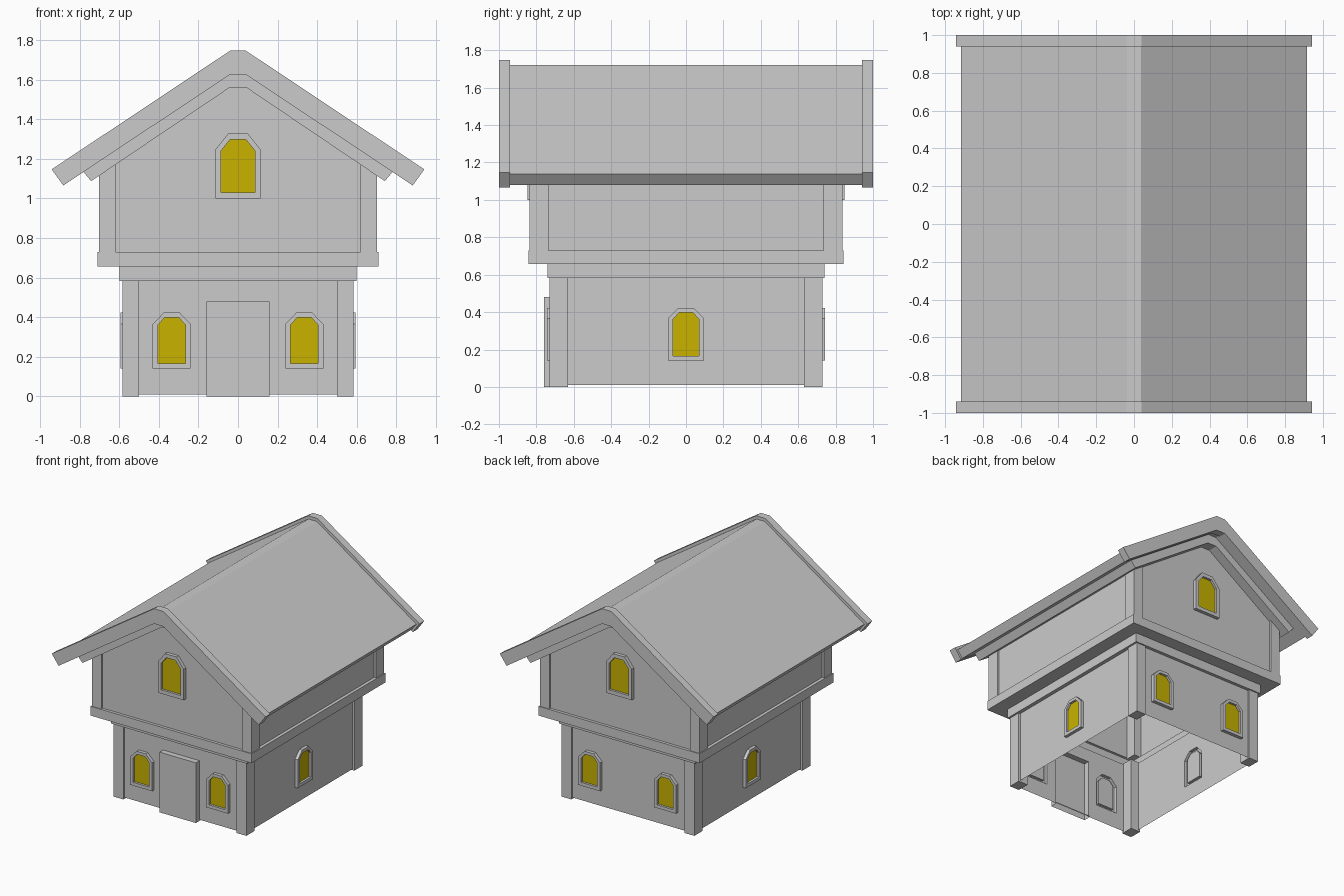
import bpy, bmesh
from math import pi
from mathutils import Matrix

if "Cube" in bpy.data.objects:
    bpy.data.objects.remove(bpy.data.objects["Cube"])


def prism(name, pts, y0, y1, rot=0.0):
    """Extrude an (x, z) profile from y0 to y1, then turn it about z."""
    bm = bmesh.new()
    face = bm.faces.new([bm.verts.new((x, y0, z)) for x, z in pts])
    if y1 != y0:
        ext = bmesh.ops.extrude_face_region(bm, geom=[face], use_keep_orig=True)
        verts = [v for v in ext["geom"] if isinstance(v, bmesh.types.BMVert)]
        bmesh.ops.translate(bm, verts=verts, vec=(0, y1 - y0, 0))
        bmesh.ops.recalc_face_normals(bm, faces=bm.faces)
    bm.transform(Matrix.Rotation(rot, 4, 'Z'))
    me = bpy.data.meshes.new(name)
    bm.to_mesh(me)
    bm.free()
    ob = bpy.data.objects.new(name, me)
    bpy.context.collection.objects.link(ob)
    return ob


def rect(x0, x1, z0, z1):
    return [(x0, z0), (x1, z0), (x1, z1), (x0, z1)]


def mirrored(half):
    return half + [(-x, z) for x, z in reversed(half)]


def arch(u, half, z0, shoulder, top, flat):
    right = [(half, z0), (half, shoulder), (flat, top)]
    return [(u + x, z) for x, z in mirrored(right)]


def combine(target, other, op):
    mod = target.modifiers.new(op, 'BOOLEAN')
    mod.operation = op
    mod.solver = 'EXACT'
    mod.object = other
    bpy.context.view_layer.objects.active = target
    bpy.ops.object.modifier_apply(modifier=mod.name)
    bpy.data.objects.remove(other)


# Walls: ground floor, two stepped bands, gabled upper floor, door
house = prism("house_walls", rect(-.57, .57, .01, .62), -.715, .715)
gable = mirrored([(.685, .70), (.685, 1.15), (.037, 1.60)])
for pts, y0, y1 in ((rect(-.60, .60, .582, .69), -.74, .74),
                    (rect(-.71, .71, .656, .73), -.843, .843),
                    (gable, -.82, .82),
                    (rect(-.16, .16, 0, .48), -.76, -.70)):
    combine(house, prism("part", pts, y0, y1), 'UNION')

# Windows: raised frame, recessed pocket, yellow pane
yellow = bpy.data.materials.new("window_yellow")
yellow.diffuse_color = (.58, .45, .0, 1)
yellow.use_nodes = True
yellow.node_tree.nodes["Principled BSDF"].inputs["Base Color"].default_value = yellow.diffuse_color
small_frame, small_pane = (.096, .14, .366, .423, .04), (.07, .166, .36, .399, .035)
big_frame, big_pane = (.114, 1.0, 1.247, 1.328, .05), (.085, 1.03, 1.242, 1.298, .04)
windows = [(u, .742, rot, small_frame, small_pane)
           for u in (-.335, .335) for rot in (0, pi)]
windows += [(0, .595, rot, small_frame, small_pane) for rot in (pi / 2, -pi / 2)]
windows += [(0, .847, rot, big_frame, big_pane) for rot in (0, pi)]
for u, d, rot, frame, pane in windows:
    combine(house, prism("frame", arch(u, *frame), -d, -d + .04, rot), 'UNION')
    combine(house, prism("pocket", arch(u, *pane), -d - .02, -d + .02, rot), 'DIFFERENCE')
    glass = prism("window_pane", arch(u, *pane), -d + .018, -d + .018, rot)
    glass.data.materials.append(yellow)

# Open underside
bm = bmesh.new()
bm.from_mesh(house.data)
low = [f for f in bm.faces if all(v.co.z < .015 for v in f.verts) and abs(f.normal.z) > .9]
bmesh.ops.delete(bm, geom=low, context='FACES')
bm.to_mesh(house.data)
bm.free()

# Corner posts on both floors
for sx in (-1, 1):
    for sy in (-1, 1):
        prism("lower_post", [(sx * x, z) for x, z in rect(.50, .585, 0, .59)],
              sy * .63, sy * .73)
        top = [(.62, .72), (.703, .72), (.703, 1.15), (.62, 1.20)]
        prism("upper_post", [(sx * x, z) for x, z in top], sy * .736, sy * .837)

# Roof: main slab, under layer, end boards
prism("roof", mirrored([(.037, 1.722), (.915, 1.138), (.870, 1.080), (.037, 1.635)]),
      -.95, .95)
prism("roof_under_layer",
      mirrored([(.04, 1.64), (.785, 1.138), (.742, 1.088), (.04, 1.562)]), -.90, .90)
for s in (-1, 1):
    prism("roof_end_board",
          mirrored([(.04, 1.747), (.942, 1.147), (.883, 1.066), (.04, 1.627)]),
          s * .94, s * 1.0)
